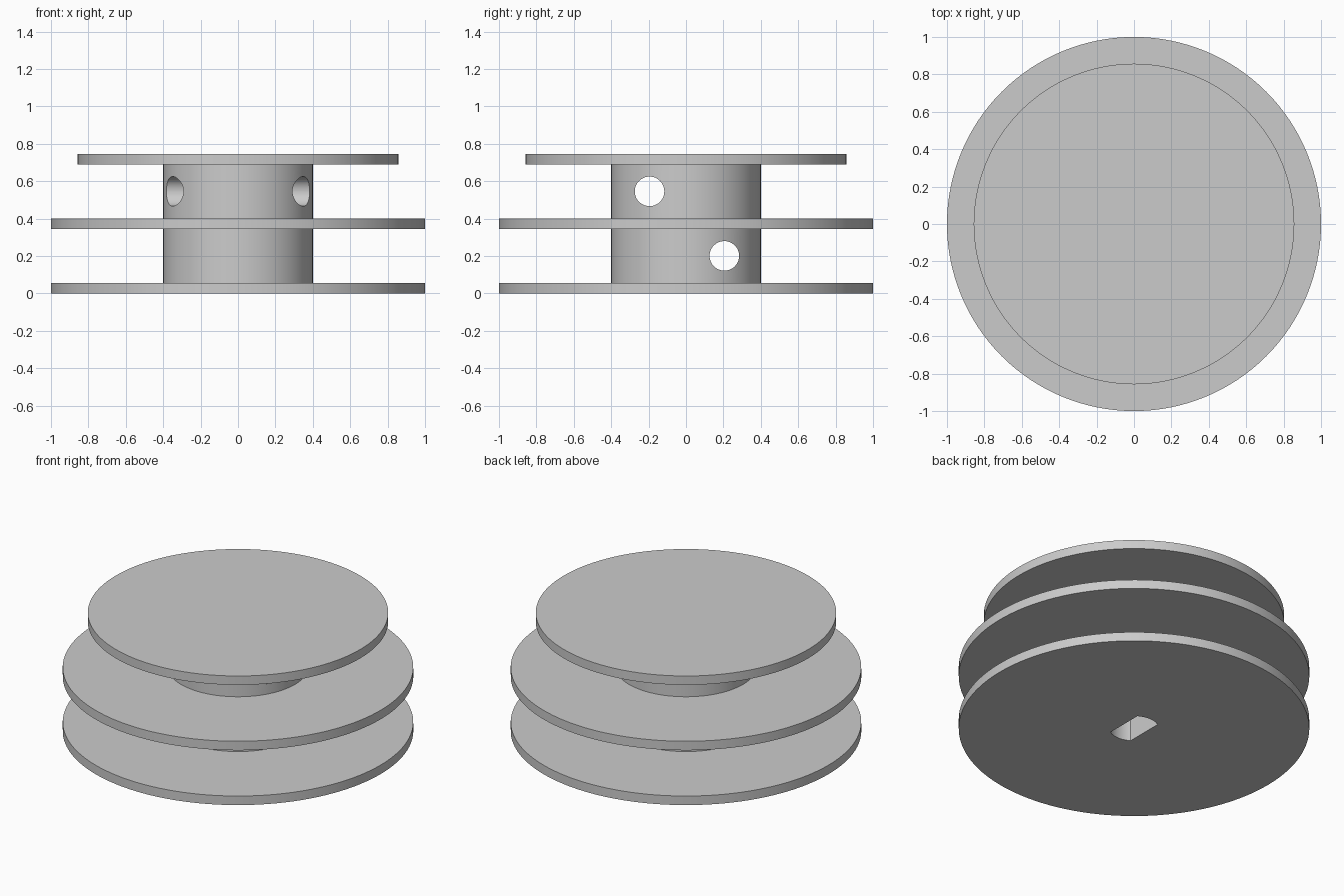
import bpy, bmesh, math

SEGMENTS = 128
if "Cube" in bpy.data.objects:
    bpy.data.objects.remove(bpy.data.objects["Cube"], do_unlink=True)

grey = bpy.data.materials.new("light_grey")
grey.use_nodes = True
colour = (0.6, 0.6, 0.6, 1)
grey.diffuse_color = colour
grey.node_tree.nodes["Principled BSDF"].inputs["Base Color"].default_value = colour


def make_object(name, bm):
    bmesh.ops.recalc_face_normals(bm, faces=bm.faces)
    mesh = bpy.data.meshes.new(name)
    bm.to_mesh(mesh)
    bm.free()
    mesh.materials.append(grey)
    obj = bpy.data.objects.new(name, mesh)
    bpy.context.collection.objects.link(obj)
    return obj


def lathe(name, profile):
    """Stack rings of (radius, z) into a closed solid."""
    bm = bmesh.new()
    rings = []
    for r, z in profile:
        angles = [2 * math.pi * i / SEGMENTS for i in range(SEGMENTS)]
        rings.append([bm.verts.new((r * math.cos(a), r * math.sin(a), z)) for a in angles])
    for low, high in zip(rings, rings[1:]):
        for i in range(SEGMENTS):
            j = (i + 1) % SEGMENTS
            bm.faces.new((low[i], low[j], high[j], high[i]))
    bm.faces.new(rings[0][::-1])
    bm.faces.new(rings[-1])
    return make_object(name, bm)


def cut(target, cutter):
    mod = target.modifiers.new(cutter.name, 'BOOLEAN')
    mod.operation = 'DIFFERENCE'
    mod.solver = 'EXACT'
    mod.object = cutter
    bpy.context.view_layer.objects.active = target
    bpy.ops.object.modifier_apply(modifier=mod.name)
    bpy.data.objects.remove(cutter, do_unlink=True)


# Two-groove spool: three flanges on a common hub
HUB, WIDE, TOP = 0.4, 1.0, 0.857
spool = lathe("spool", [
    (WIDE, 0), (WIDE, 0.057), (HUB, 0.057),
    (HUB, 0.345), (WIDE, 0.345), (WIDE, 0.402), (HUB, 0.402),
    (HUB, 0.69), (TOP, 0.69), (TOP, 0.746)])

# Cord holes running sideways through the hub, one per groove
for y, z in ((-0.195, 0.546), (0.205, 0.201)):
    bpy.ops.mesh.primitive_cylinder_add(vertices=48, radius=0.079, depth=1.2,
                                        location=(0, y, z), rotation=(0, math.pi / 2, 0))
    drill = bpy.context.object
    drill.name = "cord_hole_cutter"
    drill.hide_render = True
    cut(spool, drill)

# Blind shaft socket from below: a circle with two flats
R, FLAT, DEPTH = 0.141, 0.075, 0.4
half = math.acos(FLAT / R)
outline = []
for start in (half, math.pi + half):
    sweep = math.pi - 2 * half
    for i in range(17):
        a = start + sweep * i / 16
        outline.append((R * math.cos(a), R * math.sin(a)))
bm = bmesh.new()
face = bm.faces.new([bm.verts.new((x, y, -0.1)) for x, y in outline])
side = bmesh.ops.extrude_face_region(bm, geom=[face])
moved = [v for v in side["geom"] if isinstance(v, bmesh.types.BMVert)]
bmesh.ops.translate(bm, vec=(0, 0, DEPTH + 0.1), verts=moved)
socket = make_object("socket_cutter", bm)
socket.hide_render = True
cut(spool, socket)

# Smooth round walls, crisp rims
bpy.ops.object.select_all(action='DESELECT')
spool.select_set(True)
bpy.context.view_layer.objects.active = spool
bpy.ops.object.shade_smooth_by_angle(angle=math.radians(30))
